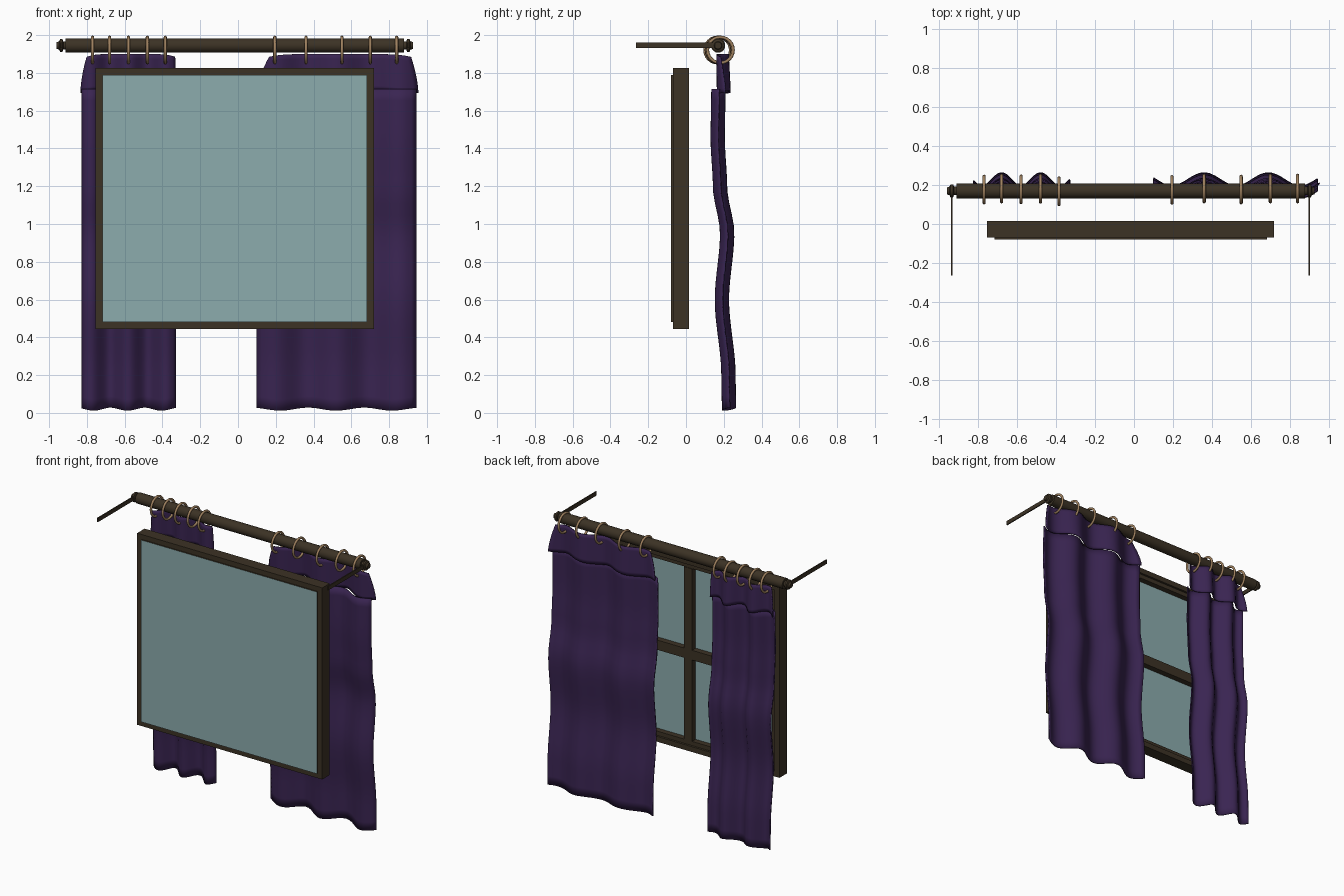
import bpy, bmesh, math
from mathutils import Matrix, Vector

if "Cube" in bpy.data.objects:
    bpy.data.objects.remove(bpy.data.objects["Cube"])


def mat(name, c):
    m = bpy.data.materials.new(name)
    m.diffuse_color = (*c, 1)
    m.use_nodes = True
    m.node_tree.nodes["Principled BSDF"].inputs["Base Color"].default_value = m.diffuse_color
    return m


WOOD = mat("dark_wood", (0.045, 0.032, 0.018))
CLOTH = mat("purple_cloth", (0.042, 0.018, 0.084))
GLASS = mat("blue_glass", (0.262, 0.413, 0.423))
TAN = mat("tan_ring", (0.35, 0.22, 0.114))
CX = -0.017  # centre of the window and rod


def finish(name, bm, *mats, smooth=False):
    me = bpy.data.meshes.new(name)
    bmesh.ops.recalc_face_normals(bm, faces=bm.faces)
    bm.to_mesh(me)
    bm.free()
    ob = bpy.data.objects.new(name, me)
    bpy.context.collection.objects.link(ob)
    for m in mats:
        me.materials.append(m)
    if smooth:
        bpy.ops.object.select_all(action='DESELECT')
        ob.select_set(True)
        bpy.context.view_layer.objects.active = ob
        bpy.ops.object.shade_smooth_by_angle(angle=math.radians(40))
    return ob


def add_box(bm, x0, x1, y0, y1, z0, z1):
    m = Matrix.LocRotScale(Vector(((x0 + x1) / 2, (y0 + y1) / 2, (z0 + z1) / 2)), None,
                           Vector((x1 - x0, y1 - y0, z1 - z0)))
    bmesh.ops.create_cube(bm, size=1, matrix=m)


def border(name, x0, x1, z0, z1, w, y0, y1):
    bm = bmesh.new()
    add_box(bm, x0, x0 + w, y0, y1, z0, z1)
    add_box(bm, x1 - w, x1, y0, y1, z0, z1)
    add_box(bm, x0 + w, x1 - w, y0, y1, z0, z0 + w)
    add_box(bm, x0 + w, x1 - w, y0, y1, z1 - w, z1)
    return finish(name, bm, WOOD)


def lathe_x(name, profile, n, m):
    """Spin (x, radius) points round the rod axis."""
    bm = bmesh.new()
    rings = []
    for x, r in profile:
        rings.append([bm.verts.new((x, 0.17 + r * math.cos(2 * math.pi * k / n),
                                    1.945 + r * math.sin(2 * math.pi * k / n))) for k in range(n)])
    for a, b in zip(rings, rings[1:]):
        for k in range(n):
            bm.faces.new((a[k], a[(k + 1) % n], b[(k + 1) % n], b[k]))
    bm.faces.new(rings[0])
    bm.faces.new(rings[-1])
    return finish(name, bm, m, smooth=True)


# window: outer frame, inner sash, cross bars
border("window_frame", -0.755, 0.72, 0.445, 1.825, 0.038, -0.07, 0.015)
border("window_sash", -0.717, 0.682, 0.483, 1.787, 0.03, -0.05, 0.0)
bm = bmesh.new()
add_box(bm, CX - 0.032, CX + 0.032, -0.05, 0.004, 0.513, 1.757)
add_box(bm, -0.687, 0.652, -0.05, 0.002, 1.10, 1.17)
finish("window_cross_bars", bm, WOOD)

# glass pane with a dark rim
bm = bmesh.new()
add_box(bm, -0.717, 0.684, -0.08, -0.04, 0.48, 1.79)
bmesh.ops.recalc_face_normals(bm, faces=bm.faces)
for f in bm.faces:
    f.material_index = 1 if abs(f.normal.y) > 0.5 else 0
finish("window_glass", bm, WOOD, GLASS)

# rod, end knobs, wall brackets
lathe_x("curtain_rod", [(CX - 0.895, 0.038), (CX + 0.895, 0.038)], 20, WOOD)
for side, s in (("left", -1), ("right", 1)):
    prof = [(0.89, 0.022), (0.908, 0.022), (0.912, 0.034), (0.925, 0.034),
            (0.93, 0.022), (0.943, 0.018)]
    lathe_x(side + "_rod_knob", [(CX + s * x, r) for x, r in prof], 12, WOOD)
    bm = bmesh.new()
    bx = CX + s * 0.918
    add_box(bm, bx - 0.004, bx + 0.004, -0.265, 0.17, 1.931, 1.96)
    finish(side + "_wall_bracket", bm, WOOD)

# rings
RINGS = [(-0.77, .177), (-0.68, .182), (-0.58, .178), (-0.48, .181), (-0.385, .168),
         (0.195, .175), (0.36, .182), (0.55, .177), (0.70, .182), (0.84, .182)]
for i, (x, y) in enumerate(RINGS):
    bpy.ops.mesh.primitive_torus_add(major_segments=24, minor_segments=8, major_radius=0.068,
                                     minor_radius=0.0085, location=(x, y, 1.921),
                                     rotation=(0, math.pi / 2, 0))
    ob = bpy.context.object
    ob.name = "curtain_ring_%d" % (i + 1)
    ob.data.materials.append(TAN)
    bpy.ops.object.shade_smooth_by_angle(angle=math.radians(60))

# curtain cloth
SWAY = [(0, .228), (.2, .225), (.6, .19), (.95, .218), (1.2, .18), (1.45, .168), (1.75, .172)]


def sway(z):
    for (a, ya), (b, yb) in zip(SWAY, SWAY[1:]):
        if z <= b:
            t = max(0, (z - a) / (b - a))
            t = t * t * (3 - 2 * t)
            return ya + (yb - ya) * t
    return SWAY[-1][1]


def sheet(name, nx, nz, point):
    bm = bmesh.new()
    g = [[bm.verts.new(point(i / nx, j / nz)) for i in range(nx + 1)] for j in range(nz + 1)]
    for j in range(nz):
        for i in range(nx):
            bm.faces.new((g[j][i], g[j][i + 1], g[j + 1][i + 1], g[j + 1][i]))
    ob = finish(name, bm, CLOTH, smooth=True)
    md = ob.modifiers.new("thickness", 'SOLIDIFY')
    md.thickness = 0.008
    md.offset = 0


def curtain(side, x0, x1, bot, top, peak, period):
    def fold(x):
        return math.cos(2 * math.pi * (x - peak) / period)

    def body(u, v):
        x = x0 + (x1 - x0) * u
        low = 0.02 + 0.008 * math.sin(2 * math.pi * x / (period * 0.9))
        z = low + (1.715 - low) * v
        return (x, sway(z) + 0.034 * fold(x), z)

    def header(u, v):
        a = bot[0] + (top[0] - bot[0]) * v ** 1.6
        b = bot[1] + (top[1] - bot[1]) * v ** 1.6
        x = a + (b - a) * u
        low = 1.70 + 0.008 * math.sin(2 * math.pi * x / period)
        high = 1.90 - 0.015 * abs(2 * u - 1) ** 6
        return (x, 0.200 - 0.006 * v + (0.033 - 0.004 * v) * fold(x), low + (high - low) * v)

    sheet(side + "_curtain", 32, 28, body)
    sheet(side + "_curtain_header", 32, 8, header)


curtain("left", -0.825, -0.33, (-0.832, -0.33), (-0.80, -0.335), -0.68, 0.2)
curtain("right", 0.10, 0.943, (0.105, 0.953), (0.165, 0.915), 0.36, 0.33)
